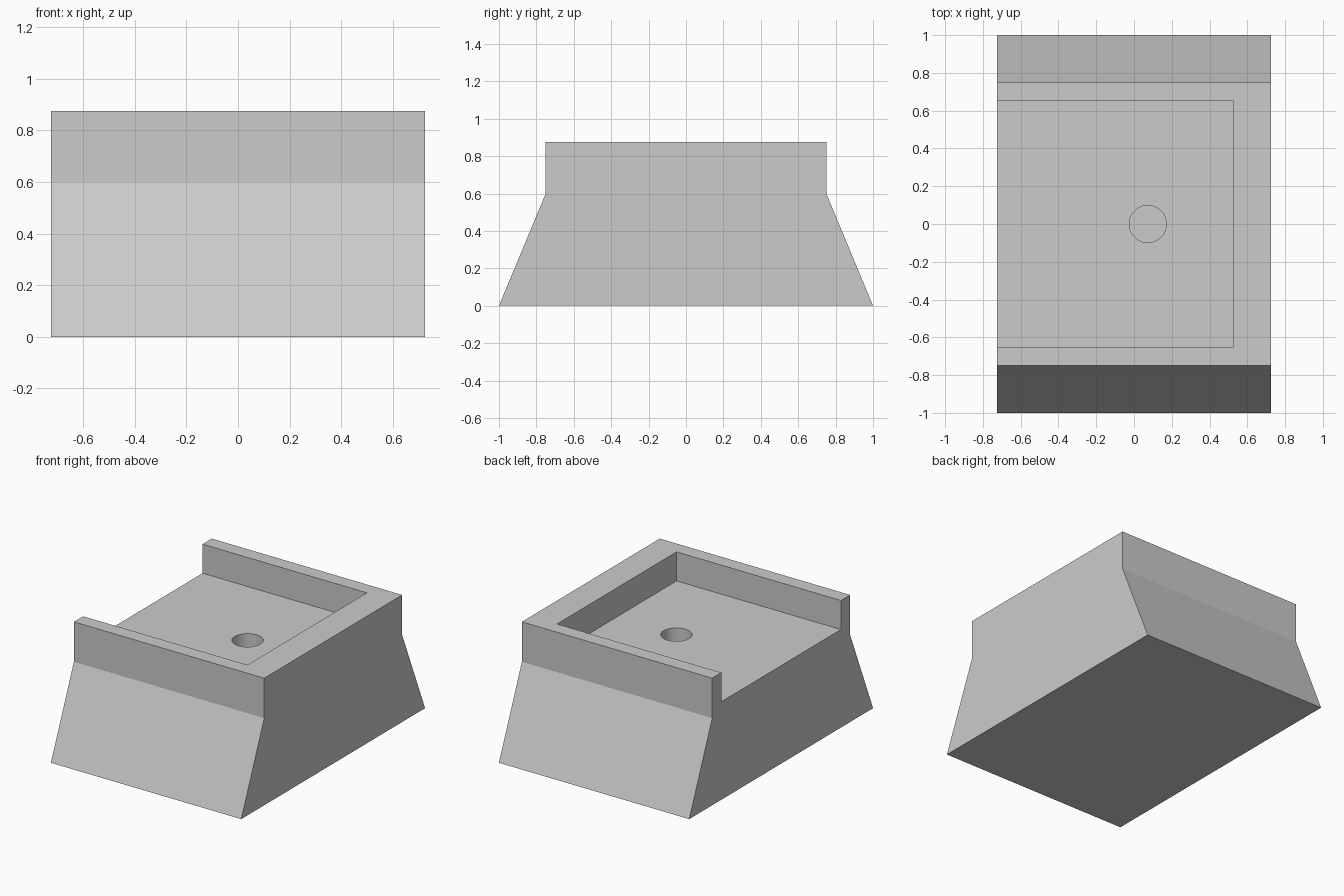
import bpy
import bmesh

cube = bpy.data.objects.get("Cube")
if cube:
    bpy.data.objects.remove(cube, do_unlink=True)

HALF_X = 0.725        # half width of the block
TOP_Z = 0.875         # rim height
FLOOR_Z = 0.675       # recess floor
WALL_Y = 0.65         # inner face of the side walls
WALL_X = 0.527        # inner face of the closed end wall
HOLE_X, HOLE_R, HOLE_DEPTH = 0.073, 0.098, 0.3

# One plain grey material
grey = bpy.data.materials.new("plain grey")
grey.use_nodes = True
grey.diffuse_color = (0.6, 0.6, 0.6, 1)
grey.node_tree.nodes["Principled BSDF"].inputs["Base Color"].default_value = (0.6, 0.6, 0.6, 1)


def finish(name, bm):
    bmesh.ops.recalc_face_normals(bm, faces=bm.faces)
    mesh = bpy.data.meshes.new(name)
    bm.to_mesh(mesh)
    bm.free()
    mesh.materials.append(grey)
    obj = bpy.data.objects.new(name, mesh)
    bpy.context.collection.objects.link(obj)
    return obj


def prism(name, profile, x0, x1):
    """Extrude a (y, z) profile along x."""
    bm = bmesh.new()
    face = bm.faces.new([bm.verts.new((x0, y, z)) for y, z in profile])
    new = bmesh.ops.extrude_face_region(bm, geom=[face])["geom"]
    moved = [v for v in new if isinstance(v, bmesh.types.BMVert)]
    bmesh.ops.translate(bm, verts=moved, vec=(x1 - x0, 0, 0))
    return finish(name, bm)


def cut(target, cutter):
    """Subtract the cutter, then discard it."""
    cutter.hide_render = True
    mod = target.modifiers.new("cut", "BOOLEAN")
    mod.operation = "DIFFERENCE"
    mod.solver = "EXACT"
    mod.object = cutter
    bpy.context.view_layer.objects.active = target
    bpy.ops.object.modifier_apply(modifier=mod.name)
    bpy.data.objects.remove(cutter, do_unlink=True)


# Body: flared foot with upright upper walls
half = [(1, 0), (0.75, 0.6), (0.75, TOP_Z)]
profile = half + [(-y, z) for y, z in reversed(half)]
body = prism("base_block", profile, -HALF_X, HALF_X)

# Recess open at one end
recess = [(-WALL_Y, FLOOR_Z), (WALL_Y, FLOOR_Z), (WALL_Y, 1), (-WALL_Y, 1)]
cut(body, prism("recess_cutter", recess, -1, WALL_X))

# Round blind hole in the recess floor
bm = bmesh.new()
bmesh.ops.create_cone(bm, cap_ends=True, segments=64, radius1=HOLE_R,
                      radius2=HOLE_R, depth=2 * HOLE_DEPTH)
bmesh.ops.translate(bm, verts=bm.verts, vec=(HOLE_X, 0, FLOOR_Z))
cut(body, finish("hole_cutter", bm))

# Smooth hole wall, crisp edges elsewhere
bpy.ops.object.select_all(action="DESELECT")
body.select_set(True)
bpy.context.view_layer.objects.active = body
bpy.ops.object.shade_smooth_by_angle(angle=0.35)
